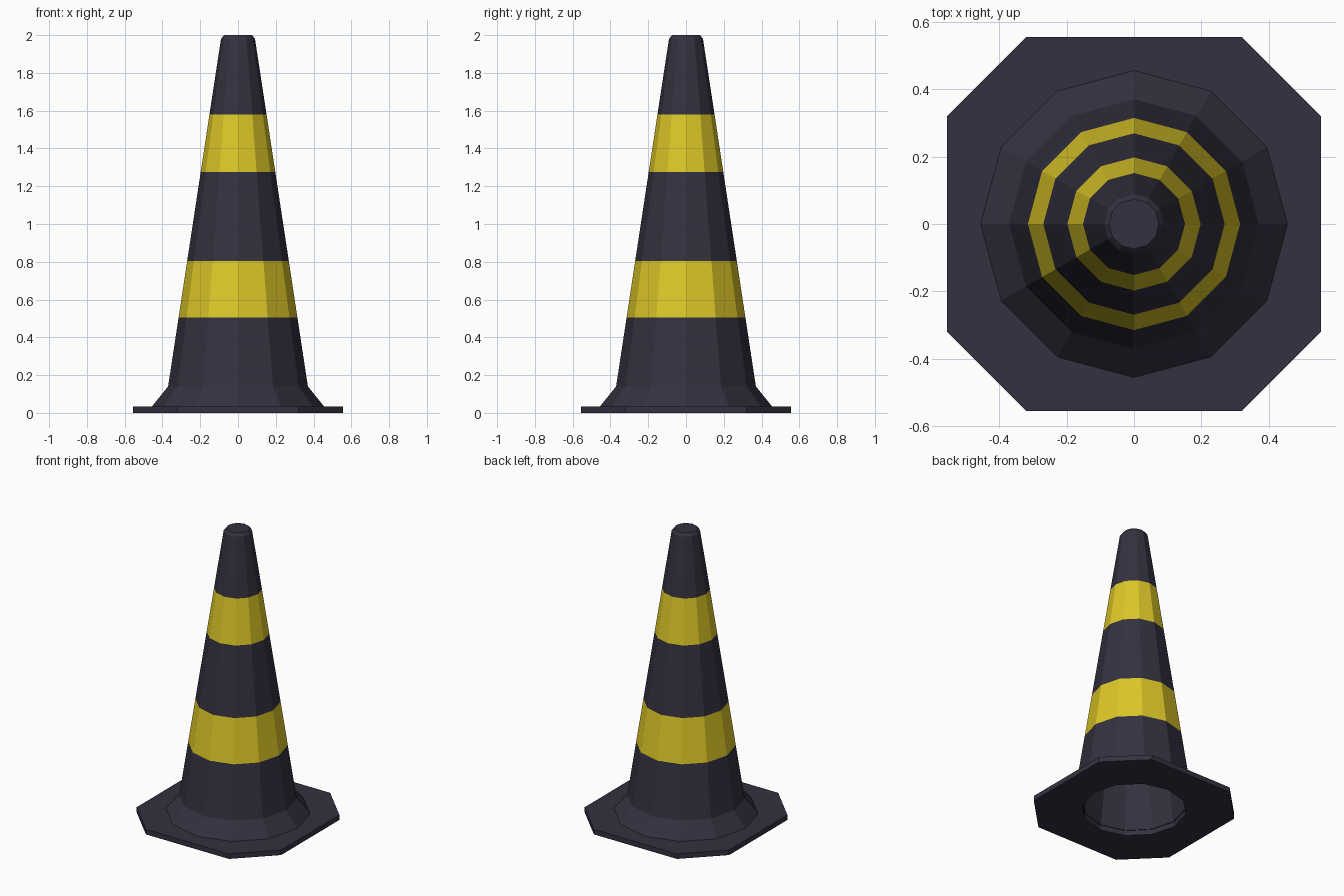
import bpy, bmesh, math

if "Cube" in bpy.data.objects:
    bpy.data.objects.remove(bpy.data.objects["Cube"])

SIDES = 12


def material(name, rgb):
    m = bpy.data.materials.new(name)
    m.diffuse_color = (*rgb, 1)
    m.use_nodes = True
    m.node_tree.nodes["Principled BSDF"].inputs["Base Color"].default_value = m.diffuse_color
    return m


dark = material("dark_rubber", (0.033, 0.031, 0.05))
yellow = material("yellow_band", (0.72, 0.57, 0.02))


def ring(bm, r, z):
    return [bm.verts.new((r * math.cos(2 * math.pi * i / SIDES),
                          r * math.sin(2 * math.pi * i / SIDES), z)) for i in range(SIDES)]


def loop_edges(bm, verts):
    return [bm.edges.new((verts[i], verts[(i + 1) % len(verts)])) for i in range(len(verts))]


def finish(bm, name, mats):
    bmesh.ops.recalc_face_normals(bm, faces=bm.faces)
    me = bpy.data.meshes.new(name)
    bm.to_mesh(me)
    bm.free()
    for m in mats:
        me.materials.append(m)
    ob = bpy.data.objects.new(name, me)
    bpy.context.collection.objects.link(ob)
    return ob


# Octagonal foot plate with a twelve-sided opening
T, H, C = 0.035, 0.555, 0.319
bm = bmesh.new()
corners = [(H, -C), (H, C), (C, H), (-C, H), (-H, C), (-H, -C), (-C, -H), (C, -H)]
outer = [bm.verts.new((x, y, 0)) for x, y in corners]
edges = loop_edges(bm, outer) + loop_edges(bm, ring(bm, 0.33, 0))
bmesh.ops.triangle_fill(bm, edges=edges, use_beauty=True)
for f in list(bm.faces):          # keep the opening clear
    if f.calc_center_median().length < 0.25:
        bm.faces.remove(f)
geo = bmesh.ops.extrude_face_region(bm, geom=bm.faces[:], use_keep_orig=True)["geom"]
bmesh.ops.translate(bm, vec=(0, 0, T), verts=[v for v in geo if isinstance(v, bmesh.types.BMVert)])
finish(bm, "foot_plate", [dark])


# Hollow cone: flared skirt, tapered banded body, bevelled tip, inner wall
def radius(z):
    return 0.37 - (z - 0.14) * 0.152


BANDS = [(0.505, 0.805), (1.275, 1.58)]
outside = [(0.455, T), (0.37, 0.14)]
outside += [(radius(z), z) for band in BANDS for z in band]
outside += [(0.09, 1.98), (0.074, 2.0)]
inside = [(0.05, 1.94), (0.325, T)]

bm = bmesh.new()
for profile, is_outside in ((outside, True), (inside, False)):
    rings = [ring(bm, r, z) for r, z in profile]
    for a, b in zip(rings, rings[1:]):
        for i in range(SIDES):
            j = (i + 1) % SIDES
            f = bm.faces.new((a[i], a[j], b[j], b[i]))
            z = f.calc_center_median().z
            f.material_index = int(is_outside and any(lo < z < hi for lo, hi in BANDS))
    if is_outside:
        bm.faces.new(rings[-1])
        base_outer = rings[0]
    else:
        bm.faces.new(rings[0])
        base_inner = rings[-1]
for i in range(SIDES):            # join the skirt to the inner wall
    j = (i + 1) % SIDES
    bm.faces.new((base_outer[j], base_outer[i], base_inner[i], base_inner[j]))
finish(bm, "cone_body", [dark, yellow])
